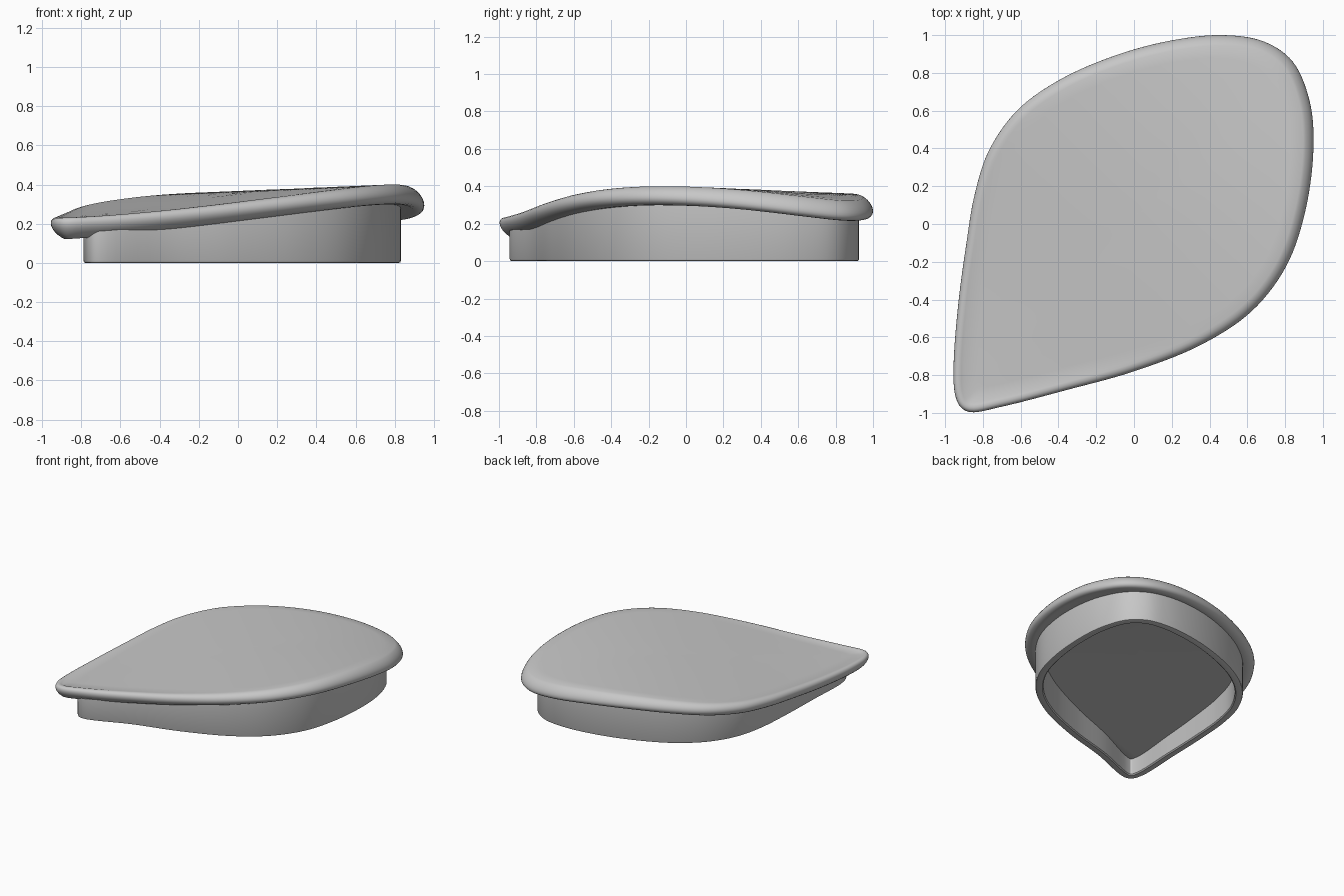
import bpy, bmesh, math
from mathutils import Vector

old = bpy.data.objects.get("Cube")
if old:
    bpy.data.objects.remove(old, do_unlink=True)

grey = bpy.data.materials.new("plain_grey")
grey.use_nodes = True
grey.diffuse_color = (0.57, 0.57, 0.57, 1)
grey.node_tree.nodes["Principled BSDF"].inputs["Base Color"].default_value = (0.57, 0.57, 0.57, 1)

# Leaf-shaped outlines, counter-clockwise from the pointed corner
LID = [(-.865, -.996), (-.7, -.967), (-.35, -.877), (0, -.78), (.36, -.637), (.625, -.46),
       (.805, -.225), (.905, .06), (.95, .4), (.93, .65), (.84, .86), (.69, .965), (.47, 1),
       (.2, .972), (-.1, .892), (-.4, .76), (-.62, .6), (-.77, .385), (-.845, .15),
       (-.89, -.12), (-.93, -.42), (-.955, -.75), (-.947, -.905), (-.917, -.97)]
SKIRT = [(-.7, -.943), (-.35, -.82), (0, -.72), (.34, -.58), (.57, -.415), (.725, -.2),
         (.803, .06), (.832, .38), (.81, .62), (.74, .8), (.62, .895), (.45, .925), (.2, .905),
         (-.1, .825), (-.38, .695), (-.57, .535), (-.69, .34), (-.745, .12), (-.767, -.15),
         (-.778, -.5), (-.786, -.83), (-.757, -.92)]
STEPS = 7
CENTRE = Vector((0.05, 0.1))


def smooth_loop(points):
    """Closed centripetal spline through the points."""
    pts = [Vector(p) for p in points]
    out = []
    for i in range(len(pts)):
        p = [pts[(i + k) % len(pts)] for k in (-1, 0, 1, 2)]
        t = [0.0]
        for a, b in zip(p, p[1:]):
            t.append(t[-1] + math.sqrt((b - a).length))

        def mix(a, b, lo, hi, x):
            return a.lerp(b, (x - t[lo]) / (t[hi] - t[lo]))

        for s in range(STEPS):
            x = t[1] + (t[2] - t[1]) * s / STEPS
            first = [mix(p[j], p[j + 1], j, j + 1, x) for j in range(3)]
            second = [mix(first[j], first[j + 1], j, j + 2, x) for j in range(2)]
            out.append(mix(second[0], second[1], 1, 2, x))
    return out


def inset(loop, d):
    n = len(loop)
    out = []
    for i, p in enumerate(loop):
        tangent = (loop[(i + 1) % n] - loop[i - 1]).normalized()
        out.append(p + Vector((-tangent.y, tangent.x)) * d)
    return out


def shrink(loop, f):
    return [CENTRE.lerp(p, f) for p in loop]


def along(p):
    """Distance along the leaf, from the point to the round end."""
    return (p.x + p.y) / math.sqrt(2)


def crown(p):
    """Height of the gently warped top."""
    u, v = along(p), (p.x - p.y) / math.sqrt(2)
    return .353 + .095 * u - .058 * u ** 2 - .04 * u ** 3 + .03 * v


def build(name, rings, cap_ends):
    bm = bmesh.new()
    rows = [[bm.verts.new(co) for co in ring] for ring in rings]
    for a, b in zip(rows, rows[1:]):
        for i in range(len(a)):
            j = (i + 1) % len(a)
            bm.faces.new((a[i], a[j], b[j], b[i]))
    if cap_ends:
        bm.faces.new(rows[0])
        bm.faces.new(rows[-1])
    bmesh.ops.recalc_face_normals(bm, faces=bm.faces)
    mesh = bpy.data.meshes.new(name)
    bm.to_mesh(mesh)
    bm.free()
    obj = bpy.data.objects.new(name, mesh)
    bpy.context.collection.objects.link(obj)
    mesh.materials.append(grey)
    bpy.ops.object.select_all(action="DESELECT")
    obj.select_set(True)
    bpy.context.view_layer.objects.active = obj
    bpy.ops.object.shade_smooth_by_angle(angle=math.radians(40))


# Curved lid with a rounded rim that tips up at the point and down at the round end
THICK, ROUND_TOP, ROUND_BOTTOM, TIP = .1, .055, .07, .025
SHRINKS = (.04, .2, .4, .6, .8, .92)
outline = smooth_loop(LID)
rim_top, rim_bottom = inset(outline, ROUND_TOP), inset(outline, ROUND_BOTTOM)
rings = [[(p.x, p.y, crown(p)) for p in shrink(rim_top, f)] for f in SHRINKS]
for k in range(13):
    a = math.pi * k / 12
    bulge = math.sin(a)
    loop = inset(outline, (ROUND_TOP if k < 6 else ROUND_BOTTOM) * (1 - bulge))
    drop = THICK / 2 * (1 - math.cos(a))
    rings.append([(p.x, p.y, crown(q) - drop - TIP * along(q) * bulge)
                  for p, q in zip(loop, rim_top)])
rings += [[(p.x, p.y, crown(p) - THICK) for p in shrink(rim_bottom, f)] for f in reversed(SHRINKS)]
build("lid", rings, True)

# Hollow skirt under the lid, open at the bottom
wall = smooth_loop(SKIRT)
inner = inset(wall, .058)
skirt = []
for loop, z in ((wall, None), (wall, .012), (inset(wall, .004), .003), (inset(wall, .012), 0),
                (inset(wall, .05), 0), (inner, .008), (inner, None)):
    skirt.append([(p.x, p.y, crown(p) - THICK * .7 if z is None else z) for p in loop])
skirt.append(skirt[0])
build("skirt", skirt, False)
